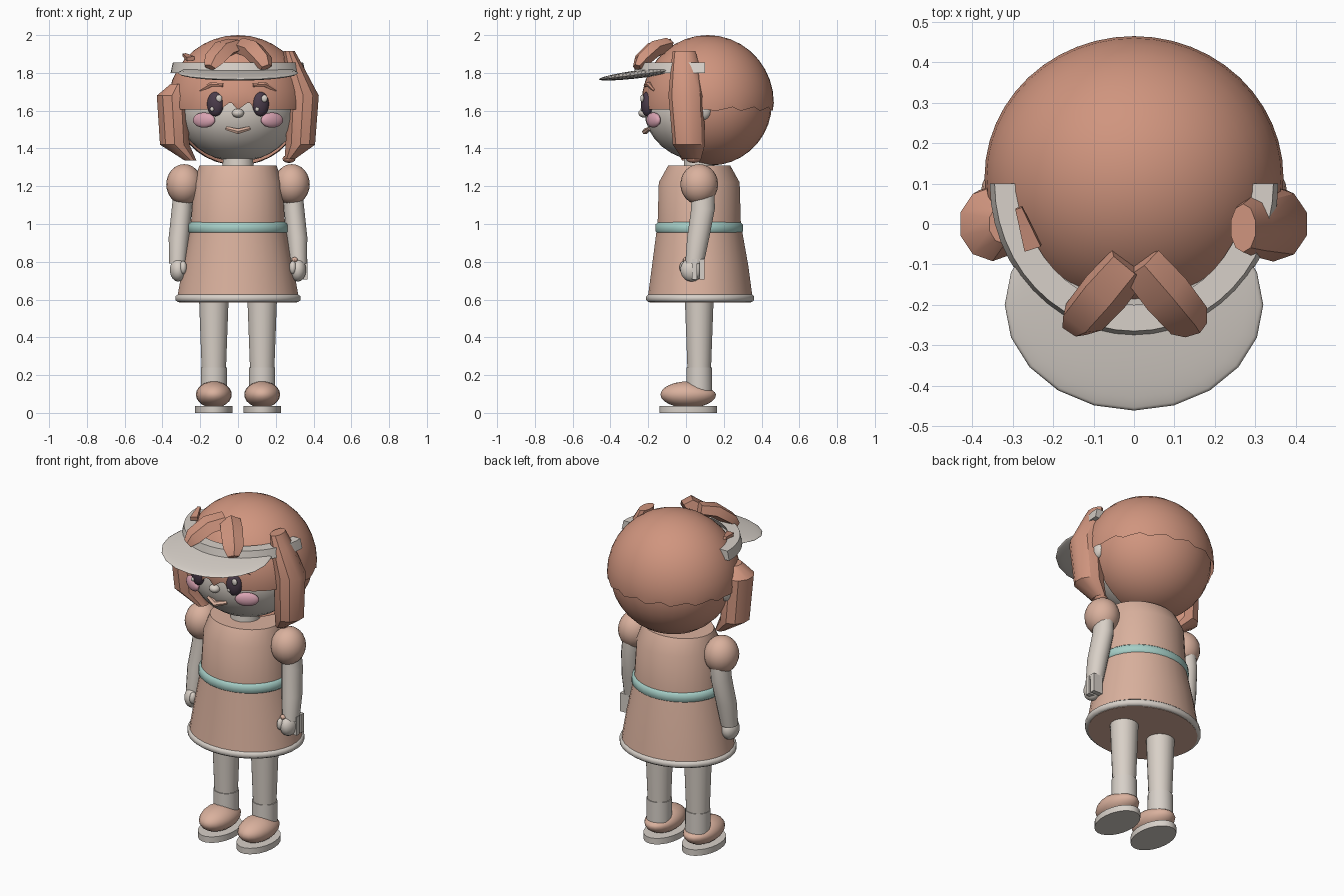
import bpy, bmesh, math
from mathutils import Vector, Matrix

cube = bpy.data.objects.get("Cube")
if cube:
    bpy.data.objects.remove(cube)


def material(name, rgb):
    m = bpy.data.materials.new(name)
    m.use_nodes = True
    m.diffuse_color = (*rgb, 1)
    m.node_tree.nodes["Principled BSDF"].inputs["Base Color"].default_value = (*rgb, 1)
    return m


HAIR = material("copper hair", (0.63, 0.30, 0.21))
TAN = material("tan cloth", (0.70, 0.44, 0.34))
SKIN = material("pale skin", (0.69, 0.63, 0.57))
WHITE = material("off white", (0.68, 0.63, 0.58))
TEAL = material("teal ribbon", (0.38, 0.62, 0.57))
PINK = material("pink blush", (0.70, 0.37, 0.45))
DARK = material("dark plum", (0.07, 0.045, 0.07))


def finish(name, bm, mat, angle=40):
    bmesh.ops.recalc_face_normals(bm, faces=bm.faces)
    me = bpy.data.meshes.new(name)
    bm.to_mesh(me)
    bm.free()
    me.materials.append(mat)
    me.shade_smooth()
    me.set_sharp_from_angle(angle=math.radians(angle))
    ob = bpy.data.objects.new(name, me)
    bpy.context.collection.objects.link(ob)
    return ob


def ball(name, loc, size, mat, rot=(0, 0, 0), segs=20):
    bm = bmesh.new()
    bmesh.ops.create_uvsphere(bm, u_segments=segs, v_segments=segs // 2 + 2, radius=1)
    ob = finish(name, bm, mat)
    ob.location, ob.scale, ob.rotation_euler = loc, size, rot
    return ob


def bridge(name, rings, mat, angle=40):
    """Skin a list of point rings and cap both ends."""
    bm = bmesh.new()
    loops = [[bm.verts.new(p) for p in ring] for ring in rings]
    n = len(loops[0])
    for a, b in zip(loops, loops[1:]):
        for i in range(n):
            j = (i + 1) % n
            bm.faces.new((a[i], a[j], b[j], b[i]))
    bm.faces.new(loops[0])
    bm.faces.new(loops[-1])
    return finish(name, bm, mat, angle)


def turned(name, rings, mat, n=24, angle=40):
    """Stack of level ellipses given as (x, y, z, rx, ry)."""
    turn = [2 * math.pi * (i + 0.5) / n for i in range(n)]
    return bridge(name, [[(x + rx * math.cos(t), y + ry * math.sin(t), z) for t in turn]
                         for x, y, z, rx, ry in rings], mat, angle)


def strand(name, path, mat, n=6, up=(0, -0.5, 1), angle=30):
    """Tapered lock along points given as (x, y, z, width, depth)."""
    pts = [Vector(p[:3]) for p in path]
    rings = []
    for k, (p, row) in enumerate(zip(pts, path)):
        d = (pts[min(k + 1, len(pts) - 1)] - pts[max(k - 1, 0)]).normalized()
        u = d.cross(Vector(up)).normalized()
        v = u.cross(d)
        turn = [2 * math.pi * (i + 0.5) / n for i in range(n)]
        rings.append([p + u * row[3] * math.cos(t) + v * row[4] * math.sin(t) for t in turn])
    return bridge(name, rings, mat, angle)


def cut_ball(name, loc, size, mat, plane_co, plane_no, segs):
    """Open ellipsoid shell keeping only the side that plane_no points to."""
    bm = bmesh.new()
    bmesh.ops.create_uvsphere(bm, u_segments=segs, v_segments=18, radius=1)
    bmesh.ops.transform(bm, matrix=Matrix.Translation(loc) @ Matrix.Diagonal((*size, 1)), verts=bm.verts)
    bmesh.ops.bisect_plane(bm, geom=bm.verts[:] + bm.edges[:] + bm.faces[:],
                           plane_co=plane_co, plane_no=plane_no, clear_inner=True)
    return finish(name, bm, mat)


# Head and hair
Y = 0.07
ball("face", (0, 0.1, 1.60), (0.315, 0.32, 0.27), SKIN, segs=28)
cut_ball("back_hair", (0, 0.13, 1.64), (0.345, 0.325, 0.33), HAIR, (0, 0.07, 0), (0, 1, 0), 32)
cap = cut_ball("hair_cap", (0, 0.115, 1.64), (0.37, 0.35, 0.36), HAIR, (0, 0, 1.605), (0, 0, 1), 48)
for v in cap.data.vertices:
    if v.co.z < 1.607:
        side = round(math.atan2(v.co.x, 0.115 - v.co.y) / math.radians(7.5))
        if side in (-1, 1):
            v.co.z += 0.05
        elif abs(side) > 12:
            v.co.z += (0.014, -0.006, 0.004)[side % 3]

# Sun visor
ball("visor_brim", (0, -0.2, 1.80), (0.32, 0.264, 0.022), WHITE, (0.13, 0, 0))
band = []
for i in range(25):
    t = math.pi * (1 + i / 24)
    band.append([((r + 0.01) * math.cos(t), 0.1 + (r + 0.03) * math.sin(t), z)
                 for r, z in ((0.30, 1.80), (0.347, 1.80), (0.335, 1.855), (0.27, 1.855))])
bridge("visor_band", band, WHITE)

# Side locks, the left one rooted higher
turned("left_side_lock", [(0.27, -0.01, 1.915, 0.032, 0.06), (0.295, -0.005, 1.84, 0.05, 0.075),
                          (0.345, 0, 1.68, 0.087, 0.093), (0.33, 0.015, 1.42, 0.082, 0.085),
                          (0.275, 0.03, 1.345, 0.03, 0.05)], HAIR, 10, 35)
turned("right_side_lock", [(-0.32, 0, 1.74, 0.04, 0.05), (-0.35, 0, 1.68, 0.084, 0.092),
                           (-0.335, 0.015, 1.42, 0.082, 0.085), (-0.25, 0.02, 1.335, 0.032, 0.04)], HAIR, 10, 35)
ball("left_lock_tip", (0.27, 0.04, 1.345), (0.035, 0.04, 0.022), HAIR, segs=8)
strand("right_hair_wisp", [(-0.285, 0.04, 1.895, 0.012, 0.012), (-0.25, -0.06, 1.875, 0.03, 0.015)], HAIR, 4)

# Paired features of the head and body
for side, s in (("left", 1), ("right", -1)):
    strand(side + "_forelock", [(s * 0.015, -0.10, 1.945, 0.06, 0.04), (s * 0.075, -0.17, 1.925, 0.066, 0.045),
                                (s * 0.13, -0.235, 1.865, 0.06, 0.04), (s * 0.15, -0.26, 1.83, 0.035, 0.02)], HAIR, 5)
    strand(side + "_eyebrow", [(s * 0.08, -0.215, 1.735, 0.01, 0.01), (s * 0.14, -0.195, 1.74, 0.015, 0.014),
                               (s * 0.20, -0.165, 1.705, 0.008, 0.01)], HAIR)
    ball(side + "_ear", (s * 0.33, 0.085, 1.6), (0.03, 0.05, 0.05), SKIN, segs=12)
    ball(side + "_eye", (s * 0.12, -0.205, 1.635), (0.045, 0.032, 0.065), DARK, (0, 0, s * 0.3))
    ball(side + "_eye_glint", (s * 0.12 + 0.02, -0.232, 1.665), (0.017, 0.01, 0.02), WHITE, segs=10)
    ball(side + "_eye_spark", (s * 0.12 - 0.018, -0.232, 1.608), (0.011, 0.008, 0.012), WHITE, segs=10)
    ball(side + "_cheek", (s * 0.18, -0.172, 1.55), (0.066, 0.024, 0.04), PINK, (0, 0, s * 0.5))

    # Arms
    ball(side + "_sleeve", (s * 0.285, Y, 1.21), (0.095, 0.1, 0.107), TAN)
    turned(side + "_arm", [(s * 0.29, 0.09, 1.18, 0.052, 0.062), (s * 0.297, 0.09, 1.08, 0.055, 0.064),
                           (s * 0.313, 0.065, 0.93, 0.055, 0.06), (s * 0.32, 0.045, 0.79, 0.046, 0.05)], SKIN, 16)
    ball(side + "_hand", (s * 0.317, 0.03, 0.757), (0.045, 0.06, 0.062), SKIN, segs=14)
    ball(side + "_thumb", (s * 0.29, -0.01, 0.77), (0.02, 0.025, 0.035), SKIN, segs=10)

    # Legs and shoes
    lx = s * 0.128
    turned(side + "_leg", [(lx, Y, 0.68, 0.082, 0.08), (lx, Y, 0.2, 0.064, 0.062)], SKIN, 20)
    turned(side + "_sock", [(lx, Y, 0.1, 0.07, 0.07), (lx, Y, 0.24, 0.07, 0.068)], WHITE, 20)
    shoe = ball(side + "_shoe", (lx, 0.012, 0.097), (0.095, 0.147, 0.07), TAN)
    for v in shoe.data.vertices:
        if v.co.y > 0 and v.co.z > 0:
            v.co.z *= 1 - 0.4 * v.co.y
    turned(side + "_sole", [(lx, 0.012, 0, 0.1, 0.153), (lx, 0.012, 0.036, 0.1, 0.153)], WHITE)

ball("nose", (0, -0.222, 1.587), (0.032, 0.03, 0.024), SKIN, segs=12)
strand("mouth", [(-0.06, -0.19, 1.507, 0.014, 0.01), (0, -0.215, 1.49, 0.018, 0.016),
                 (0.06, -0.19, 1.507, 0.014, 0.01)], TAN)

# Neck and dress
turned("neck", [(0, Y, 1.28, 0.085, 0.085), (0, Y, 1.42, 0.075, 0.075)], SKIN, 20)
turned("bodice", [(0, Y, 0.98, 0.252, 0.222), (0, Y, 1.22, 0.235, 0.215), (0, Y, 1.31, 0.205, 0.165)], TAN, 32)
turned("skirt", [(0, Y + 0.005, 0.6, 0.325, 0.28), (0, Y + 0.005, 0.78, 0.293, 0.256),
                 (0, Y, 0.98, 0.252, 0.225)], TAN, 32)
turned("belt", [(0, Y, 0.948, 0.25, 0.22), (0, Y, 0.962, 0.267, 0.234), (0, Y, 0.998, 0.264, 0.232),
                (0, Y, 1.014, 0.245, 0.215)], TEAL, 32, 60)
turned("hem", [(0, Y + 0.005, 0.587, 0.32, 0.275), (0, Y + 0.005, 0.597, 0.333, 0.287),
               (0, Y + 0.005, 0.617, 0.333, 0.287), (0, Y + 0.005, 0.628, 0.318, 0.275)], WHITE, 32, 60)
turned("skirt_lining", [(0, Y + 0.005, 0.585, 0.315, 0.27), (0, Y + 0.005, 0.6, 0.315, 0.27)], TAN, 32)

# Wrist trinket on the left hand
for k, y in enumerate((0.045, 0.085)):
    bm = bmesh.new()
    bmesh.ops.create_cube(bm, size=1)
    plate = finish("trinket_plate_%d" % (k + 1), bm, WHITE)
    plate.location, plate.scale = (0.338, y, 0.76), (0.06, 0.028, 0.11)
    ball("trinket_bead_%d" % (k + 1), (0.3 + 0.04 * k, 0.04 * k, 0.81), (0.018, 0.018, 0.015), TAN, segs=8)
